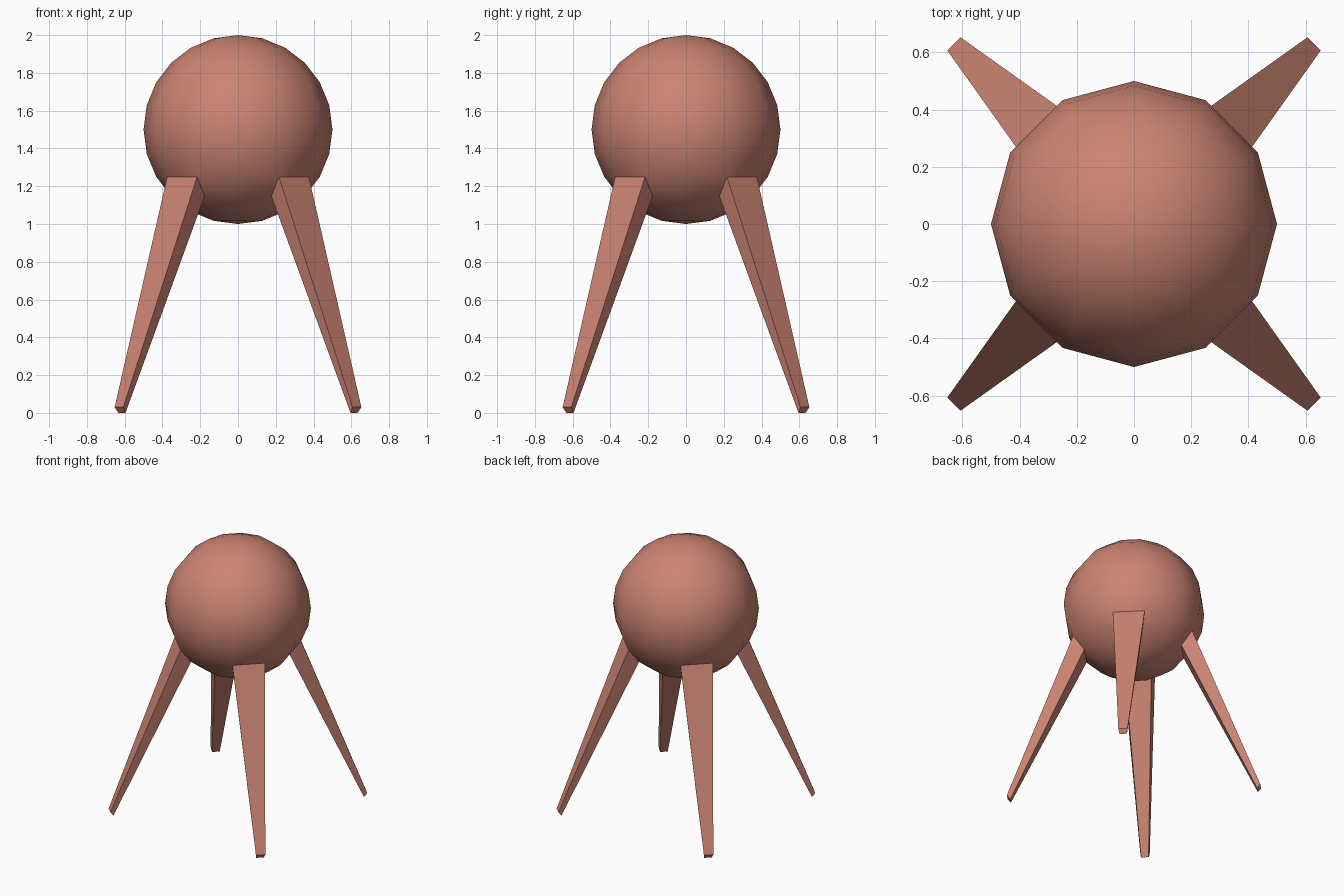
import bpy, bmesh, math
from mathutils import Matrix, Vector

if "Cube" in bpy.data.objects:
    bpy.data.objects.remove(bpy.data.objects["Cube"])

FOOT_R, FOOT_SCALE = 0.88, 0.29

mat = bpy.data.materials.new("terracotta")
mat.diffuse_color = (0.60, 0.23, 0.17, 1)
mat.use_nodes = True
mat.node_tree.nodes["Principled BSDF"].inputs["Base Color"].default_value = mat.diffuse_color

bm = bmesh.new()

# Ball body: 12 segments by 12 rings, smooth shaded
bmesh.ops.create_uvsphere(bm, u_segments=12, v_segments=12, radius=0.5,
                          matrix=Matrix.Translation((0, 0, 1.5)))
for f in bm.faces:
    f.smooth = True


def is_leg_root(f):
    """Diagonal faces of the ball between the 30 and 45 degree lower rings."""
    c = f.calc_center_median()
    return 1.16 < c.z < 1.24 and abs(abs(c.x) - abs(c.y)) < 0.02


# Legs: each root face is extruded down to a small foot
for root in [f for f in bm.faces if is_leg_root(f)]:
    centre = root.calc_center_median()
    half_height = max(v.co.z for v in root.verts) - centre.z
    foot = Vector((centre.x, centre.y, 0)).normalized() * FOOT_R
    foot.z = half_height * FOOT_SCALE
    tip = bmesh.ops.extrude_discrete_faces(bm, faces=[root])["faces"][0]
    for v in tip.verts:
        v.co = foot + (v.co - centre) * FOOT_SCALE
    tip.smooth = False
    for e in tip.edges:
        for f in e.link_faces:
            f.smooth = False

bmesh.ops.recalc_face_normals(bm, faces=bm.faces)
mesh = bpy.data.meshes.new("ball_with_legs")
bm.to_mesh(mesh)
bm.free()
mesh.materials.append(mat)
obj = bpy.data.objects.new("ball_with_legs", mesh)
bpy.context.collection.objects.link(obj)
